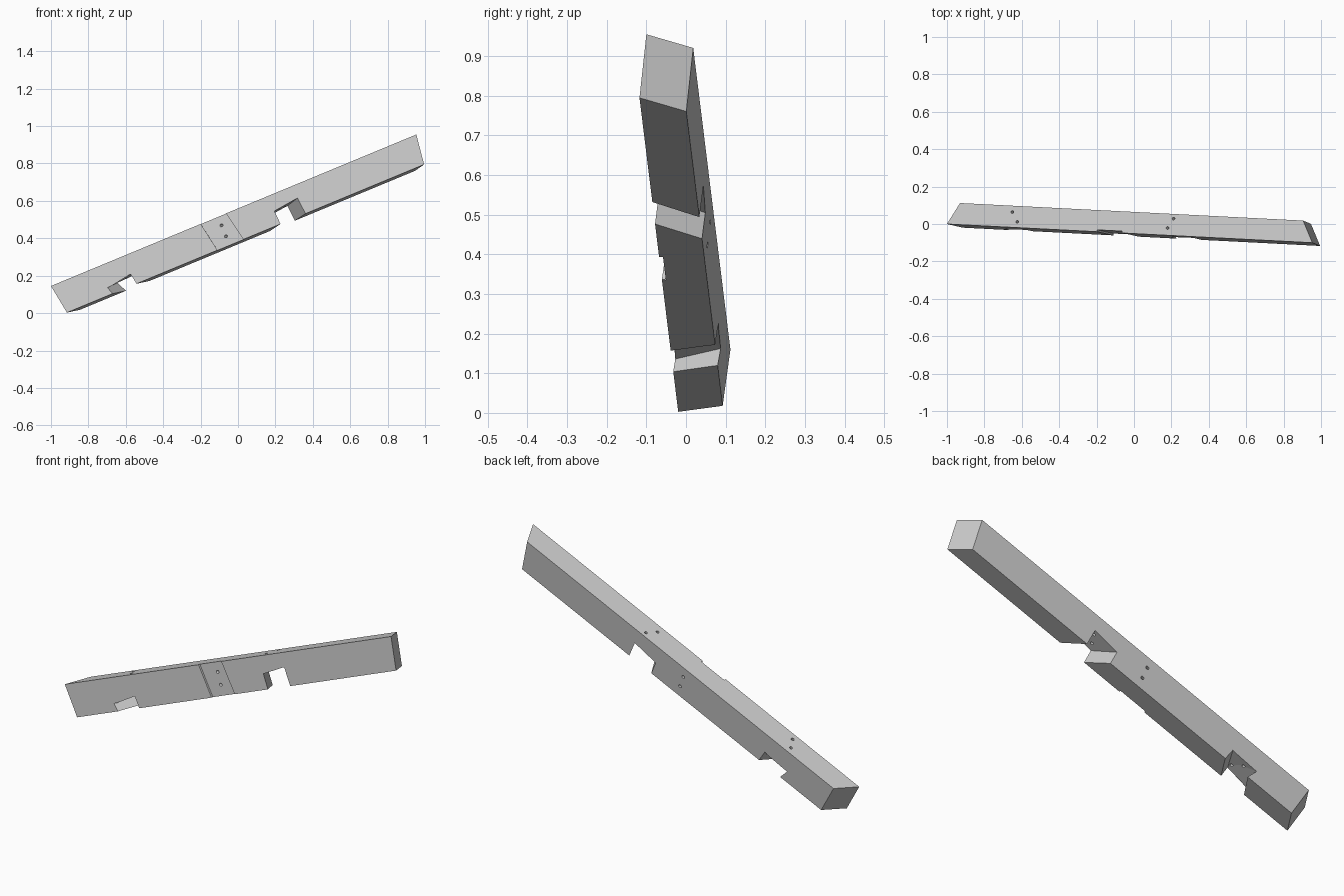
import bpy, bmesh
from mathutils import Vector

cube = bpy.data.objects.get("Cube")
if cube:
    bpy.data.objects.remove(cube, do_unlink=True)

# Beam frame: along its length, towards its back, up through its depth
ALONG = Vector((0.9226, -0.0472, 0.3826)).normalized()
BACK = Vector((0.0863, 0.9926, -0.0854))
BACK = (BACK - ALONG * BACK.dot(ALONG)).normalized()
UP = ALONG.cross(BACK)
ORIGIN = Vector((-1, 0, 0.145))
WIDTH, DEPTH = 0.116, 0.165


def place(s, t, r):
    """Length s, distance t from the front, depth r below the top."""
    return ORIGIN + ALONG * s + BACK * t - UP * r


def make_object(name, bm):
    bmesh.ops.recalc_face_normals(bm, faces=bm.faces)
    mesh = bpy.data.meshes.new(name)
    bm.to_mesh(mesh)
    bm.free()
    obj = bpy.data.objects.new(name, mesh)
    bpy.context.collection.objects.link(obj)
    return obj


def block(name, front, back, t0=0.0, t1=WIDTH):
    """Six-sided solid between two (s, r) outlines."""
    bm = bmesh.new()
    a = [bm.verts.new(place(s, t0, r)) for s, r in front]
    b = [bm.verts.new(place(s, t1, r)) for s, r in back]
    bm.faces.new(a)
    bm.faces.new(b[::-1])
    for i in range(4):
        j = (i + 1) % 4
        bm.faces.new((a[i], b[i], b[j], a[j]))
    return make_object(name, bm)


def notch(name, front, back):
    """Cutter run out past the front, back and underside of the beam."""
    def blend(p, q, k):
        return tuple(Vector(p).lerp(Vector(q), k))

    def outline(k):
        a, b, b_low, a_low = [blend(p, q, k) for p, q in zip(front, back)]
        return [a, b, blend(b, b_low, 1.4), blend(a, a_low, 1.4)]
    k = 0.2
    return block(name, outline(-k), outline(1 + k), -k * WIDTH, (1 + k) * WIDTH)


def bore(name, start, end, radius=0.0075):
    """Round cutter between two points."""
    axis = end - start
    bm = bmesh.new()
    bmesh.ops.create_cone(bm, cap_ends=True, segments=16, radius1=radius,
                          radius2=radius, depth=axis.length)
    turn = axis.to_track_quat('Z', 'Y').to_matrix().to_4x4()
    bmesh.ops.transform(bm, matrix=turn, verts=bm.verts)
    bmesh.ops.translate(bm, vec=(start + end) / 2, verts=bm.verts)
    return make_object(name, bm)


# Timber with mitred ends
beam = block("timber_beam",
             [(0, 0), (2.117, 0), (2.095, DEPTH), (0.025, DEPTH)],
             [(0.065, 0), (2.053, 0), (2.031, DEPTH), (0.09, DEPTH)])

# Skewed notches in the underside
cutters = [
    notch("lower_notch_cutter",
          [(0.277, 0.125), (0.418, 0.105), (0.428, DEPTH), (0.291, DEPTH)],
          [(0.331, 0.108), (0.478, 0.100), (0.492, DEPTH), (0.357, DEPTH)]),
    notch("upper_notch_cutter",
          [(1.259, 0.088), (1.400, 0.071), (1.408, DEPTH), (1.263, DEPTH)],
          [(1.188, 0.092), (1.329, 0.076), (1.335, DEPTH), (1.192, DEPTH)]),
]

# Shallow housing across the front
housing = [(0.859, -0.05), (1.005, -0.05), (1.057, 0.215), (0.906, 0.215)]
cutters.append(block("housing_cutter", housing, housing, -0.05, 0.01))

# Peg holes: through the housing to the back, and from the top into the notches
for r in (0.049, 0.112):
    cutters.append(bore("housing_bore", place(0.945, -0.03, r), place(1.04, 0.146, r)))
for s, t, reach in ((0.37, 0.082, 0.14), (0.404, 0.031, 0.14),
                    (1.304, 0.091, 0.12), (1.274, 0.039, 0.12)):
    cutters.append(bore("top_bore", place(s - 0.004, t, -0.03), place(s + 0.14 * reach, t, reach)))

for cutter in cutters:
    cutter.hide_render = True
    cut = beam.modifiers.new(cutter.name, 'BOOLEAN')
    cut.operation = 'DIFFERENCE'
    cut.solver = 'EXACT'
    cut.object = cutter

# Bake the cuts, then drop the cutters
bpy.context.view_layer.update()
baked = bpy.data.meshes.new_from_object(
    beam.evaluated_get(bpy.context.evaluated_depsgraph_get()))
beam.modifiers.clear()
beam.data = baked
for cutter in cutters:
    bpy.data.objects.remove(cutter, do_unlink=True)

# Plain grey
grey = bpy.data.materials.new("light_grey")
grey.use_nodes = True
colour = (0.6, 0.6, 0.6, 1)
grey.diffuse_color = colour
grey.node_tree.nodes["Principled BSDF"].inputs["Base Color"].default_value = colour
beam.data.materials.clear()
beam.data.materials.append(grey)
for face in beam.data.polygons:
    face.material_index = 0
    face.use_smooth = False
